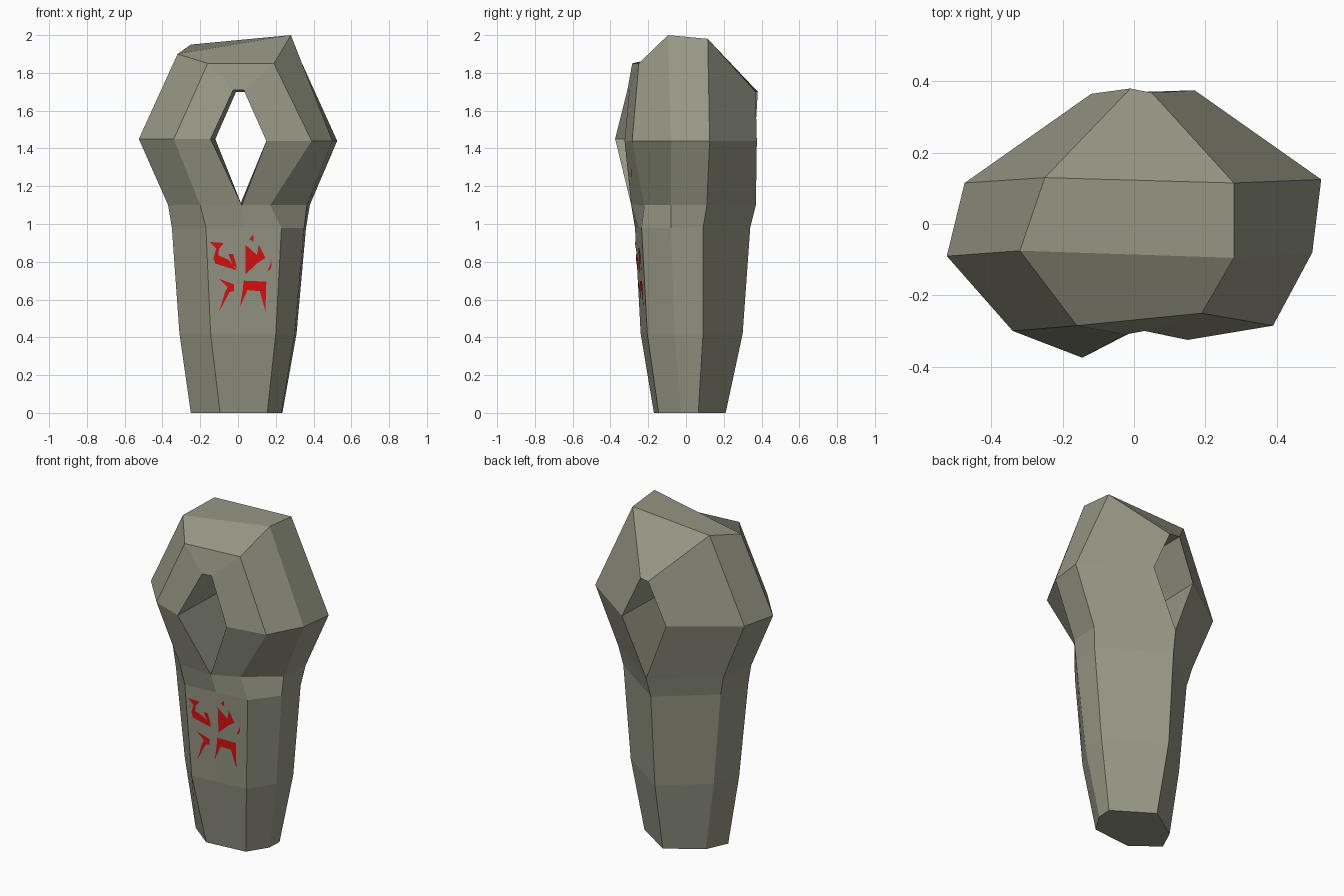
import bpy, bmesh
from mathutils import Vector
from mathutils.bvhtree import BVHTree

if "Cube" in bpy.data.objects:
    bpy.data.objects.remove(bpy.data.objects["Cube"])


def material(name, rgb):
    m = bpy.data.materials.new(name)
    m.diffuse_color = (*rgb, 1)
    m.use_nodes = True
    m.node_tree.nodes["Principled BSDF"].inputs["Base Color"].default_value = m.diffuse_color
    return m


def finish(bm, name, mat):
    mesh = bpy.data.meshes.new(name)
    bm.to_mesh(mesh)
    mesh.materials.append(mat)
    obj = bpy.data.objects.new(name, mesh)
    bpy.context.collection.objects.link(obj)
    return obj


def bridge(bm, a, b):
    """Join two closed loops of points with quads."""
    n = len(a)
    for i in range(n):
        j = (i + 1) % n
        quad = []
        for p in (a[i], a[j], b[j], b[i]):
            if p not in quad:
                quad.append(p)
        if len(quad) > 2:
            bm.faces.new([bm.verts.new(p) for p in quad])


stone = material("mossy grey stone", (0.305, 0.31, 0.23))
paint = material("red paint", (0.72, 0.005, 0.005))

# Shaft cross-sections: front right, right, right rear, back, left rear, left, front left
shaft = [
    (0.00, [(.155, -.145), (.23, -.025), (.235, .065), (.01, .21), (-.19, .08), (-.25, -.05), (-.095, -.17)]),
    (0.42, [(.20, -.205), (.30, -.06), (.31, .09), (0, .30), (-.25, .09), (-.31, -.07), (-.145, -.24)]),
    (0.98, [(.23, -.235), (.35, -.08), (.36, .09), (0, .34), (-.30, .095), (-.35, -.10), (-.17, -.27)]),
    (1.10, [(.17, -.22), (.365, -.08), (.38, .11), (.01, .37), (-.33, .11), (-.37, -.10), (-.20, -.275)]),
]
rings = []
for z, pts in shaft:
    ring = [(x, y, z) for x, y in pts]
    mid = tuple((Vector(ring[0]) + Vector(ring[-1])) / 2)   # middle of the front side
    rings.append(ring + [mid])
rings[-1][-1] = (.02, -.29, 1.10)                           # lower tip of the hole

bm = bmesh.new()
for a, b in zip(rings, rings[1:]):
    bridge(bm, a, b)
bm.faces.new([bm.verts.new(p) for p in rings[0]])

# Pierced head: five-sided sections swept around the hole, each one running
# inner front, outer front, side front, side rear, inner rear
t = rings[-1]
head = [
    [t[7], t[0], t[1], t[2], t[3]],
    [(.15, -.325, 1.44), (.39, -.285, 1.44), (.50, -.08, 1.44), (.525, .125, 1.44), (.17, .375, 1.44)],
    [(.03, -.30, 1.71), (.19, -.25, 1.85), (.28, -.095, 2.0), (.28, .115, 1.98), (.05, .368, 1.70)],
    [(-.025, -.31, 1.71), (-.16, -.285, 1.85), (-.32, -.075, 1.90), (-.25, .13, 1.95), (-.01, .38, 1.70)],
    [(-.145, -.375, 1.45), (-.34, -.30, 1.45), (-.525, -.09, 1.45), (-.475, .115, 1.45), (-.12, .365, 1.45)],
    [t[7], t[6], t[5], t[4], t[3]],
]
for a, b in zip(head, head[1:]):
    bridge(bm, a, b)
bmesh.ops.remove_doubles(bm, verts=bm.verts, dist=0.0005)
bmesh.ops.recalc_face_normals(bm, faces=bm.faces)
surface = BVHTree.FromBMesh(bm)
finish(bm, "standing_stone", stone)
bm.free()

# Painted marks: flat outlines (x, z) laid onto the front of the shaft
marks = [
    [(-.15, .905), (-.075, .90), (-.10, .87), (-.105, .835), (-.05, .81), (-.005, .755), (-.12, .79), (-.13, .82), (-.115, .87)],
    [(-.05, .84), (-.025, .84), (-.005, .765), (-.03, .785)],
    [(.04, .89), (.10, .835), (.11, .89), (.145, .82), (.105, .795), (.04, .735)],
    [(.06, .92), (.08, .945), (.083, .905)],
    [(.155, .745), (.18, .81), (.175, .765)],
    [(-.10, .71), (-.02, .68), (-.022, .645), (-.045, .64), (-.10, .535), (-.07, .635), (-.055, .665)],
    [(.03, .70), (.15, .695), (.145, .54), (.115, .645), (.05, .65), (.01, .56), (.025, .65)],
]
bm = bmesh.new()
for outline in marks:
    verts = []
    for x, z in outline:
        hit = surface.ray_cast(Vector((x, -2, z)), Vector((0, 1, 0)))[0]
        verts.append(bm.verts.new(hit - Vector((0, .006, 0))))
    face = bm.faces.new(verts)
    face.normal_update()
    if face.normal.y > 0:
        face.normal_flip()
bmesh.ops.triangulate(bm, faces=bm.faces)
finish(bm, "painted_marks", paint)
bm.free()
